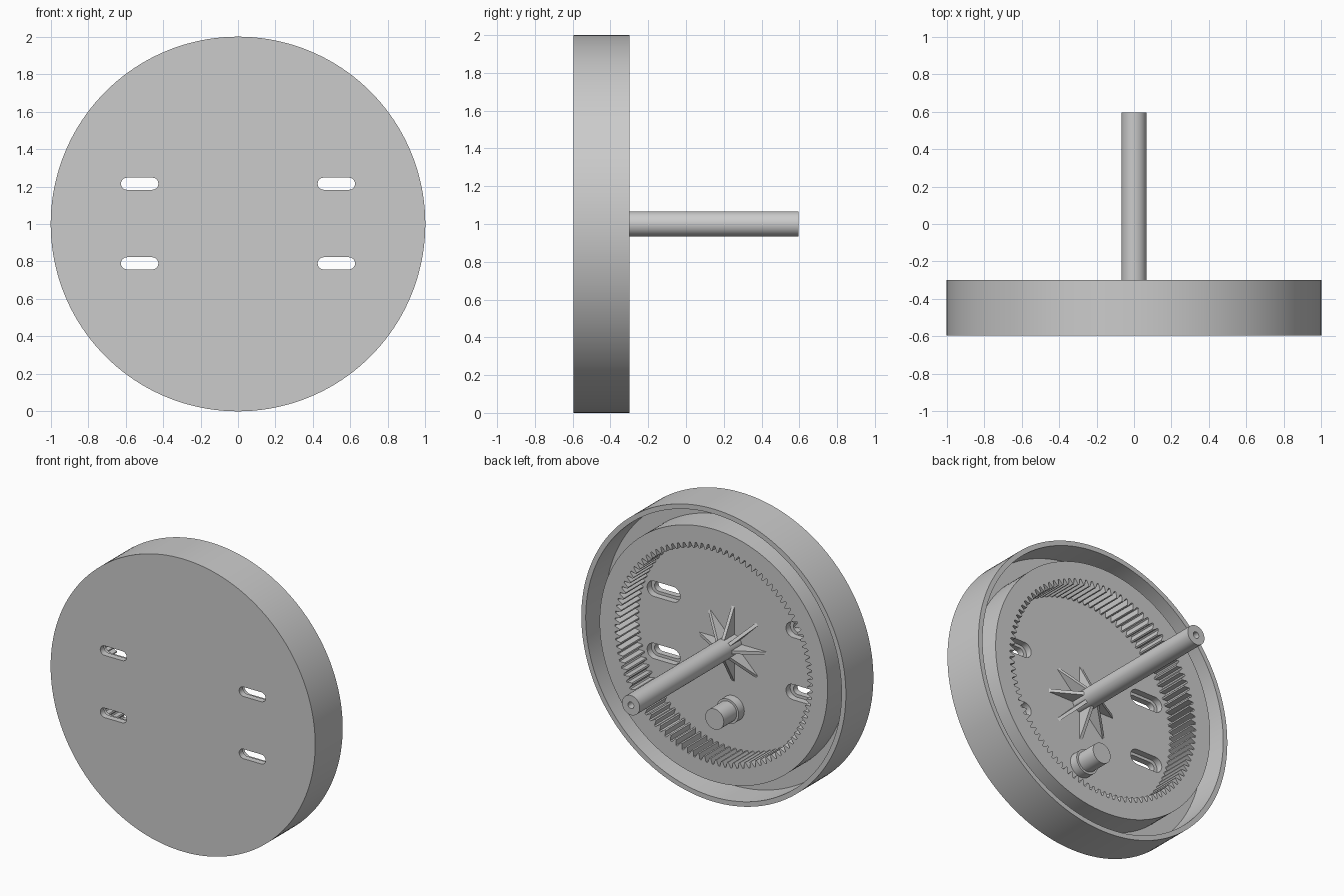
import bpy, bmesh
from math import sin, cos, pi, radians
from mathutils import Matrix, Vector

cube = bpy.data.objects.get("Cube")
if cube:
    bpy.data.objects.remove(cube)

FRONT, BACK, FLOOR, END = -0.595, -0.298, -0.508, 0.595
CENTRE = 1.0

grey = bpy.data.materials.new("plain grey")
grey.use_nodes = True
grey.diffuse_color = (0.6, 0.6, 0.6, 1)
grey.node_tree.nodes["Principled BSDF"].inputs["Base Color"].default_value = (0.6, 0.6, 0.6, 1)


def finish(name, bm):
    bmesh.ops.remove_doubles(bm, verts=bm.verts, dist=1e-5)
    bmesh.ops.recalc_face_normals(bm, faces=bm.faces)
    mesh = bpy.data.meshes.new(name)
    bm.to_mesh(mesh)
    bm.free()
    mesh.materials.append(grey)
    obj = bpy.data.objects.new(name, mesh)
    bpy.context.collection.objects.link(obj)
    return obj


def lathe(name, profile, steps, x=0, z=CENTRE):
    """Turn (radius, y) points around an axis along y."""
    bm = bmesh.new()
    verts = [bm.verts.new((r, y, 0)) for r, y in profile]
    edges = [bm.edges.new(pair) for pair in zip(verts, verts[1:])]
    bmesh.ops.spin(bm, geom=verts + edges, cent=(0, 0, 0), axis=(0, 1, 0),
                   angle=2 * pi, steps=steps, use_merge=True)
    bmesh.ops.translate(bm, verts=bm.verts, vec=(x, 0, z))
    return finish(name, bm)


def prism(name, outline, y0, y1, x=0, z=CENTRE):
    """Extrude an (x, z) outline along y."""
    bm = bmesh.new()
    face = bm.faces.new([bm.verts.new((px + x, y0, pz + z)) for px, pz in outline])
    made = bmesh.ops.extrude_face_region(bm, geom=[face])["geom"]
    moved = [v for v in made if isinstance(v, bmesh.types.BMVert)]
    bmesh.ops.translate(bm, verts=moved, vec=(0, y1 - y0, 0))
    return finish(name, bm)


def stadium(length, height, n=10):
    r = height / 2
    half = length / 2 - r
    right = [(half + r * cos(a), r * sin(a)) for a in (pi * i / n - pi / 2 for i in range(n + 1))]
    return right + [(-px, -pz) for px, pz in right]


def gear_outline(teeth, root, tip):
    points = []
    for i in range(teeth):
        for step, r in ((0.0, root), (0.22, root), (0.5, tip), (0.72, tip)):
            a = 2 * pi * (i + step) / teeth
            points.append((r * cos(a), r * sin(a)))
    return points


def cut(target, cutter):
    mod = target.modifiers.new(cutter.name, 'BOOLEAN')
    mod.operation = 'DIFFERENCE'
    mod.solver = 'EXACT'
    mod.object = cutter
    bpy.context.view_layer.objects.active = target
    bpy.ops.object.modifier_apply(modifier=mod.name)
    bpy.data.objects.remove(cutter)


# Round housing with a deep groove between its thin rim and the gear ring
housing = lathe("housing", [(0, FRONT), (1, FRONT), (1, BACK), (0.967, BACK), (0.967, FLOOR),
                            (0.862, FLOOR), (0.862, BACK), (0, BACK)], 160)

# Toothed pocket of the internal gear
cut(housing, prism("gear_pocket", gear_outline(100, 0.747, 0.71), FLOOR, BACK + 0.1))

# Four slots, each with a wider recess on the inside
for x in (-0.525, 0.525):
    for z in (0.79, 1.215):
        cut(housing, prism("slot", stadium(0.2, 0.065), FRONT - 0.1, FLOOR + 0.05, x, z))
        cut(housing, prism("slot_recess", stadium(0.25, 0.105), FLOOR - 0.045, FLOOR + 0.02, x, z))

# Central shaft with a small bore in its end
shaft = lathe("shaft", [(0, FLOOR - 0.01), (0.067, FLOOR - 0.01), (0.067, END), (0.022, END),
                        (0.022, END - 0.25), (0, END - 0.25)], 48)

# Short pin with a collar at its foot
pin = lathe("pin", [(0, FLOOR - 0.01), (0.085, FLOOR - 0.01), (0.085, FLOOR + 0.06),
                    (0.07, FLOOR + 0.06), (0.07, BACK - 0.01), (0, BACK - 0.01)], 40, z=0.56)

# Eight triangular ribs bracing the shaft
bm = bmesh.new()
for i in range(8):
    turn = Matrix.Translation((0, 0, CENTRE)) @ Matrix.Rotation(radians(45 * i), 4, 'Y')
    sides = []
    for t in (-0.011, 0.011):
        corners = ((0.03, FLOOR - 0.005, t), (0.265, FLOOR - 0.005, t), (0.03, FLOOR + 0.13, t))
        sides.append([bm.verts.new(turn @ Vector(c)) for c in corners])
    a, b = sides
    bm.faces.new(a)
    bm.faces.new(b[::-1])
    for j in range(3):
        k = (j + 1) % 3
        bm.faces.new((a[j], b[j], b[k], a[k]))
finish("shaft_ribs", bm)

# Smooth the round walls, keep the edges crisp
for obj in (housing, shaft, pin):
    bpy.ops.object.select_all(action='DESELECT')
    obj.select_set(True)
    bpy.context.view_layer.objects.active = obj
    bpy.ops.object.shade_smooth_by_angle(angle=radians(25))
